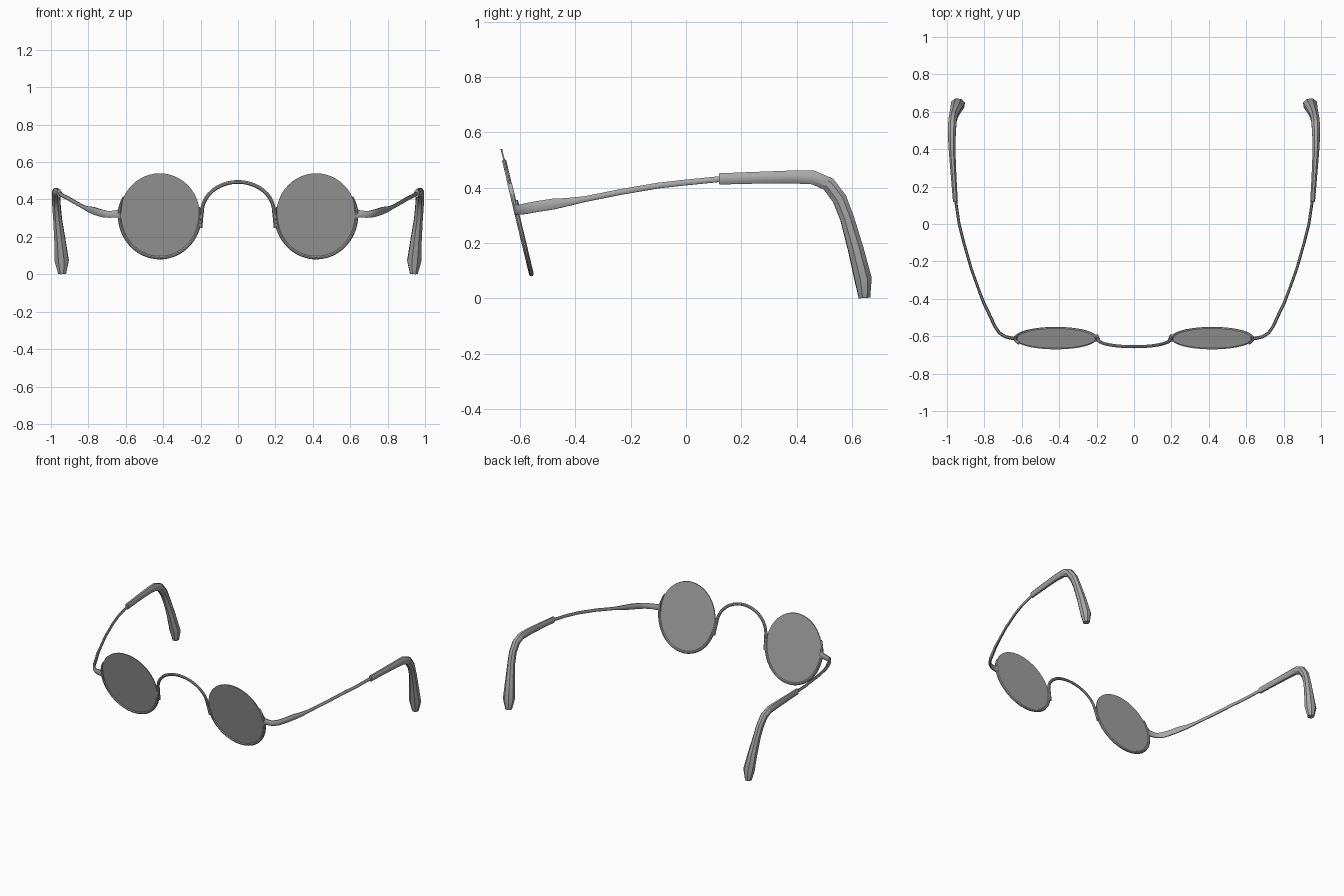
import bpy, bmesh, math
from mathutils import Vector

if "Cube" in bpy.data.objects:
    bpy.data.objects.remove(bpy.data.objects["Cube"])

TILT = 0.24            # forward lean of the front frame


def material(name, col):
    m = bpy.data.materials.new(name)
    m.diffuse_color = col
    m.use_nodes = True
    m.node_tree.nodes["Principled BSDF"].inputs["Base Color"].default_value = m.diffuse_color
    return m


metal = material("grey_metal", (0.40, 0.40, 0.40, 1))
glass = material("grey_glass", (0.36, 0.36, 0.36, 1))


def lean(x, z):
    """Point on the leaning plane of the front frame."""
    return Vector((x, -0.614 - (z - 0.318) * TILT, z))


def finish(name, bm, mat, angle=35):
    bmesh.ops.recalc_face_normals(bm, faces=bm.faces)
    me = bpy.data.meshes.new(name)
    bm.to_mesh(me)
    bm.free()
    me.materials.append(mat)
    ob = bpy.data.objects.new(name, me)
    bpy.context.collection.objects.link(ob)
    bpy.ops.object.select_all(action='DESELECT')
    ob.select_set(True)
    bpy.context.view_layer.objects.active = ob
    bpy.ops.object.shade_smooth_by_angle(angle=math.radians(angle))
    return ob


def sweep(name, pts, radii, up, mat, sides=8, angle=35):
    """Tube with an oval section (side, up) that changes along the path."""
    bm = bmesh.new()
    up, rings = Vector(up), []
    for i, p in enumerate(pts):
        a, b = pts[max(i - 1, 0)], pts[min(i + 1, len(pts) - 1)]
        t = (b - a).normalized()
        up = (up - t * up.dot(t)).normalized()
        side = t.cross(up)
        w, h = radii[i]
        rings.append([bm.verts.new(p + side * w * math.cos(k) + up * h * math.sin(k))
                      for k in (2 * math.pi * (j + 0.5) / sides for j in range(sides))])
    for r, s in zip(rings, rings[1:]):
        for j in range(sides):
            k = (j + 1) % sides
            bm.faces.new((r[j], r[k], s[k], s[j]))
    bm.faces.new(rings[0])
    bm.faces.new(rings[-1])
    return finish(name, bm, mat, angle)


# nose bridge: straight ends rising into a half-oval arch
ends = [(-0.2, 0.25), (-0.197, 0.29)]
arch = [(-0.192 * math.cos(math.pi * i / 20), 0.335 + 0.159 * math.sin(math.pi * i / 20))
        for i in range(21)]
path = ends + arch + [(-x, z) for x, z in reversed(ends)]
sweep("nose_bridge", [lean(x, z) for x, z in path], [(0.0105, 0.008)] * len(path),
      (0, -1, 0), metal)

# temple arm and ear tip: x, y, z, half width, half height
arm = [(0.625, -0.612, 0.325, 0.010, 0.034), (0.645, -0.612, 0.323, 0.010, 0.022),
       (0.69, -0.602, 0.320, 0.009, 0.019), (0.72, -0.582, 0.324, 0.009, 0.021),
       (0.745, -0.545, 0.331, 0.009, 0.021), (0.775, -0.48, 0.341, 0.009, 0.021),
       (0.80, -0.43, 0.348, 0.009, 0.016), (0.825, -0.365, 0.359, 0.008, 0.011),
       (0.87, -0.24, 0.384, 0.008, 0.011), (0.91, -0.10, 0.408, 0.008, 0.011),
       (0.935, 0.0, 0.419, 0.008, 0.011), (0.956, 0.14, 0.433, 0.008, 0.011)]
tip = [(0.955, 0.12, 0.432, 0.014, 0.022), (0.964, 0.25, 0.436, 0.016, 0.023),
       (0.972, 0.38, 0.439, 0.019, 0.025), (0.974, 0.46, 0.437, 0.022, 0.027),
       (0.973, 0.515, 0.413, 0.024, 0.028), (0.970, 0.555, 0.360, 0.024, 0.028),
       (0.964, 0.582, 0.29, 0.025, 0.027), (0.952, 0.613, 0.18, 0.032, 0.030),
       (0.942, 0.640, 0.07, 0.040, 0.033), (0.940, 0.645, 0.002, 0.022, 0.022)]

for s, label in ((-1, "left"), (1, "right")):
    # thin lens
    bm = bmesh.new()
    loops = [[bm.verts.new(lean(s * (0.418 + 0.214 * math.cos(a)), 0.318 + 0.222 * math.sin(a))
                           + Vector((0, d, 0)))
              for a in (2 * math.pi * i / 48 for i in range(48))] for d in (-0.003, 0.003)]
    for l in loops:
        bm.faces.new(l)
    for i in range(48):
        j = (i + 1) % 48
        bm.faces.new((loops[0][i], loops[0][j], loops[1][j], loops[1][i]))
    finish(label + "_lens", bm, glass)

    # lower half rim, tapering at both ends
    n = 36
    ang = [math.radians(-205 + 215 * i / n) for i in range(n + 1)]
    # measured from the nose side round the bottom to the hinge side
    pts = [lean(s * (0.418 - 0.216 * math.cos(a)), 0.318 + 0.229 * math.sin(a)) for a in ang]
    rad = [(0.0095 * min(1, 0.3 + i / 4, 0.3 + (n - i) / 4), 0.009) for i in range(n + 1)]
    sweep(label + "_rim", pts, rad, (0, -1, 0), metal, 8)

    for part, rows, sides in (("temple_arm", arm, 8), ("ear_tip", tip, 8)):
        sweep(f"{label}_{part}", [Vector((s * r[0], r[1], r[2])) for r in rows],
              [(r[3], r[4]) for r in rows], (0, 0, 1), metal, sides, 40)
